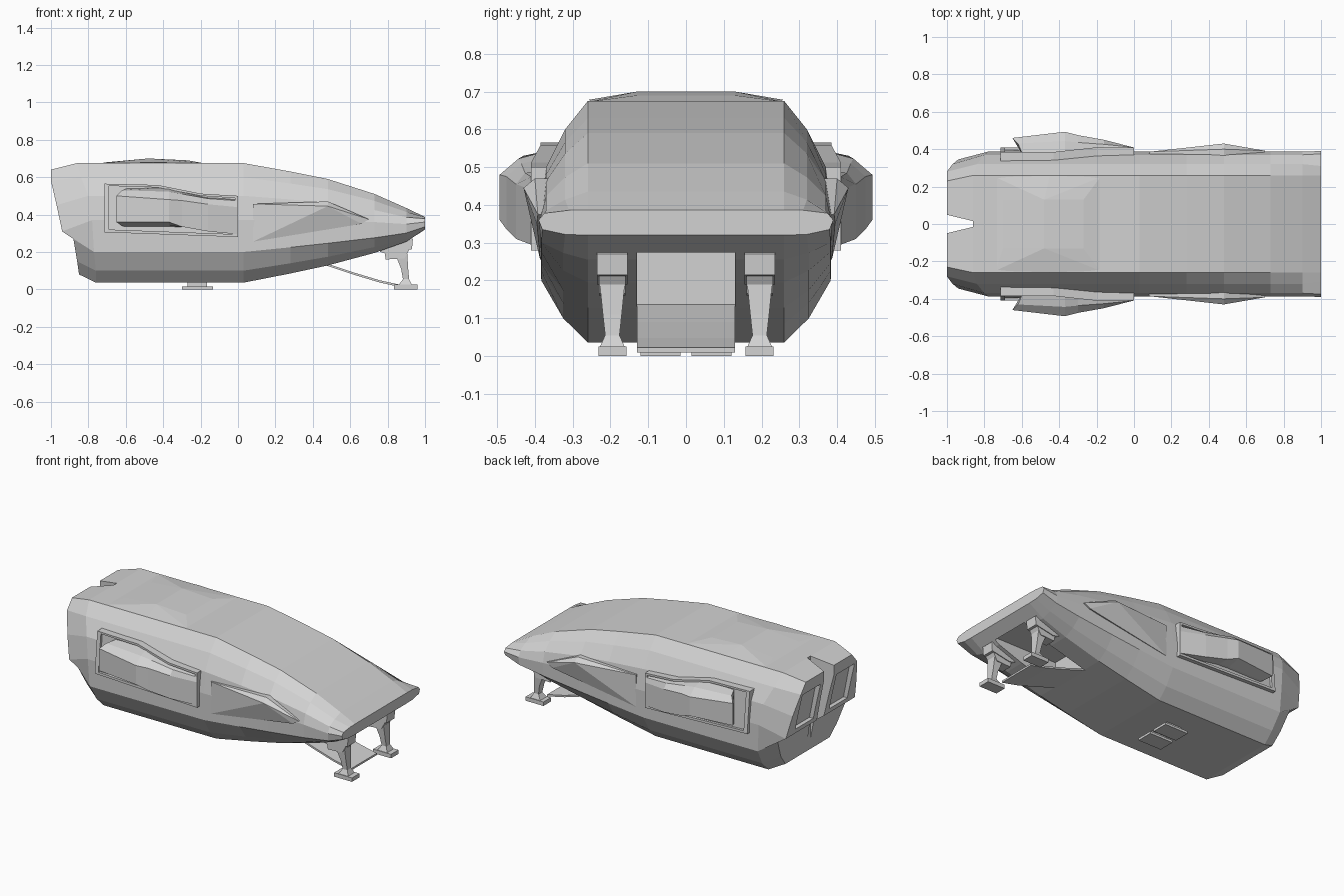
import bpy, bmesh, math
from mathutils import Vector

if "Cube" in bpy.data.objects:
    bpy.data.objects.remove(bpy.data.objects["Cube"])

grey = bpy.data.materials.new("hull grey")
grey.diffuse_color = (0.65, 0.65, 0.65, 1)
grey.use_nodes = True
grey.node_tree.nodes["Principled BSDF"].inputs["Base Color"].default_value = grey.diffuse_color


def finish(name, bm):
    bmesh.ops.recalc_face_normals(bm, faces=bm.faces)
    me = bpy.data.meshes.new(name)
    bm.to_mesh(me)
    bm.free()
    me.materials.append(grey)
    ob = bpy.data.objects.new(name, me)
    bpy.context.collection.objects.link(ob)
    return ob


def loft(name, rings, strip_caps=False):
    bm = bmesh.new()
    rs = [[bm.verts.new(p) for p in r] for r in rings]
    n = len(rs[0])
    for a, b in zip(rs, rs[1:]):
        for i in range(n):
            j = (i + 1) % n
            bm.faces.new((a[i], a[j], b[j], b[i]))
    for r in (rs[0], rs[-1]):
        if strip_caps:
            for i in range(n // 2 - 1):
                bm.faces.new((r[i], r[i + 1], r[n - 2 - i], r[n - 1 - i]))
        else:
            bm.faces.new(r)
    return finish(name, bm)


def solid(name, pts):
    bm = bmesh.new()
    for p in pts:
        bm.verts.new(p)
    res = bmesh.ops.convex_hull(bm, input=bm.verts)
    bmesh.ops.delete(bm, geom=list({g for g in res["geom_interior"] + res["geom_unused"]
                                    if isinstance(g, bmesh.types.BMVert)}), context='VERTS')
    bmesh.ops.dissolve_limit(bm, angle_limit=0.01, verts=bm.verts, edges=bm.edges)
    return finish(name, bm)


def box(name, x0, x1, y0, y1, z0, z1):
    return solid(name, [(x, y, z) for x in (x0, x1) for y in (y0, y1) for z in (z0, z1)])


def prism(name, xz, y0, y1):
    return loft(name, [[(x, y, z) for x, z in xz] for y in (y0, y1)])


def cut(target, cutter):
    cutter.hide_render = True
    m = target.modifiers.new("cut", 'BOOLEAN')
    m.object = cutter
    m.solver = 'EXACT'
    bpy.context.view_layer.objects.active = target
    bpy.ops.object.modifier_apply(modifier=m.name)
    bpy.data.objects.remove(cutter)


def mirrored(half):
    return half + [(x, -y, z) for x, y, z in reversed(half)]


# Hull: faceted section lofted from the raked stern to the blade nose
mid = [(.26, .675), (.32, .60), (.37, .50), (.387, .37), (.383, .20), (.325, .10), (.26, .036)]
fr = [(z - .036) / .639 for _, z in mid]
stern = [(-1, .23, .64), (-1, .28, .58), (-.97, .32, .45), (-.94, .345, .31),
         (-.88, .34, .27), (-.86, .28, .15), (-.85, .22, .08)]
rake = [-.86, -.84, -.80, -.78, -.77, -.76, -.76]
rings = [mirrored(stern), mirrored([(x, y, z) for x, (y, z) in zip(rake, mid)])]
for x, bot, top in [(.03, .036, .675), (.28, .085, .63), (.48, .128, .59), (.73, .195, .51), (.9, .255, .435)]:
    rings.append(mirrored([(x, y, bot + (top - bot) * f) for (y, _), f in zip(mid, fr)]))
nose_y = [.26, .31, .375, .39, .38, .32, .26]
nose_z = [.387, .386, .378, .36, .335, .322, .32]
rings.append(mirrored([(1, y, z) for y, z in zip(nose_y, nose_z)]))
hull = loft("hull", rings, True)

# Stern notch, engine recesses and boarding bay
cut(hull, loft("notch_cutter", [[(-1.05, -.062, z), (-.86, -.015, z), (-.86, .015, z), (-1.05, .062, z)]
                                for z in (-.1, .9)]))
for s in (1, -1):
    cut(hull, prism("engine_cutter", [(-1.05, .34), (-.92, .34), (-.965, .57), (-1.05, .57)], s * .08, s * .26))
cut(hull, box("bay_cutter", .48, .93, -.13, .13, 0, .29))

# Raised roof panel
solid("roof_panel", [(x, s * y, z) for s in (1, -1) for x, y, z in
                     [(-.74, .25, .674), (-.18, .25, .674), (-.48, .13, .70), (-.27, .13, .69),
                      (-.7, .13, .68), (-.18, .13, .675), (-.45, .258, .678)]])

# Boarding ramp
path = [(.47, .14), (.62, .09), (.76, .048), (.88, .022)]
prism("ramp", path + [(x, z - .012) for x, z in reversed(path)], -.13, .13)

for s, side in ((1, "left"), (-1, "right")):
    # Recessed side frame
    out = [(-.715, .565), (-.43, .558), (-.2, .512), (0, .50), (0, .28), (-.715, .305)]
    inn = [(-.69, .553), (-.43, .545), (-.2, .50), (-.015, .488), (-.015, .295), (-.69, .32)]
    ymax = lambda z: .41 if z < .53 else .385
    loft(side + "_pod_frame", [[(x, s * .3, z) for x, z in out],
                               [(x, s * ymax(z), z) for x, z in out],
                               [(x, s * ymax(z), z) for x, z in inn],
                               [(x, s * (ymax(z) - .015), z) for x, z in inn]])
    # Side pod: x, outer y, bottom z, top z, upper shoulder
    secs = []
    for x, y, zb, zt, zs in [(-.65, .46, .36, .50, .54), (-.37, .493, .36, .48, .545),
                             (-.30, .475, .335, .475, .525), (-.16, .45, .31, .455, .495),
                             (-.005, .41, .295, .44, .488)]:
        back = .06 if x == -.65 else 0
        secs.append([(x + back, s * .36, zb - .03 if x < -.3 else zb), (x + back / 2, s * .41, zb - .02 if x < -.3 else zb),
                     (x, s * y, zb), (x, s * y, zt),
                     (x + back / 2, s * (y * .4 + .41 * .6), (zt + zs) / 2 + .01), (x + back, s * .36, zs)])
    loft(side + "_side_pod", secs)
    # Forward fairing
    solid(side + "_fairing", [(x, s * y, z) for x, y, z in
                              [(.08, .386, .457), (.08, .386, .255), (.48, .40, .47), (.48, .43, .445),
                               (.70, .392, .375), (.66, .395, .35), (.08, .3, .457), (.08, .3, .255),
                               (.48, .3, .47), (.70, .3, .375)]])
    # Landing leg: housing, strut and foot
    prism(side + "_leg_housing", [(.76, .20), (.80, .19), (.93, .215), (.935, .27), (.88, .30), (.76, .27)],
          s * .155, s * .235)
    prism(side + "_leg_knuckle", [(.79, .16), (.89, .165), (.92, .22), (.78, .22)], s * .16, s * .23)
    strut = [(.84, .905, .033, .19), (.872, .91, .025, .11), (.882, .915, .019, .055), (.86, .93, .033, .024)]
    loft(side + "_leg_strut", [[(a, s * .195 - w, z), (b, s * .195 - w, z), (b, s * .195 + w, z),
                                (a, s * .195 + w, z)] for a, b, w, z in strut])
    box(side + "_foot", .835, .96, s * .195 - .037, s * .195 + .037, 0, .025)
    # Rear belly pad
    box(side + "_rear_pad", -.30, -.135, s * .015, s * .12, 0, .015)
    box(side + "_rear_pad_post", -.27, -.165, s * .035, s * .10, .01, .06)
